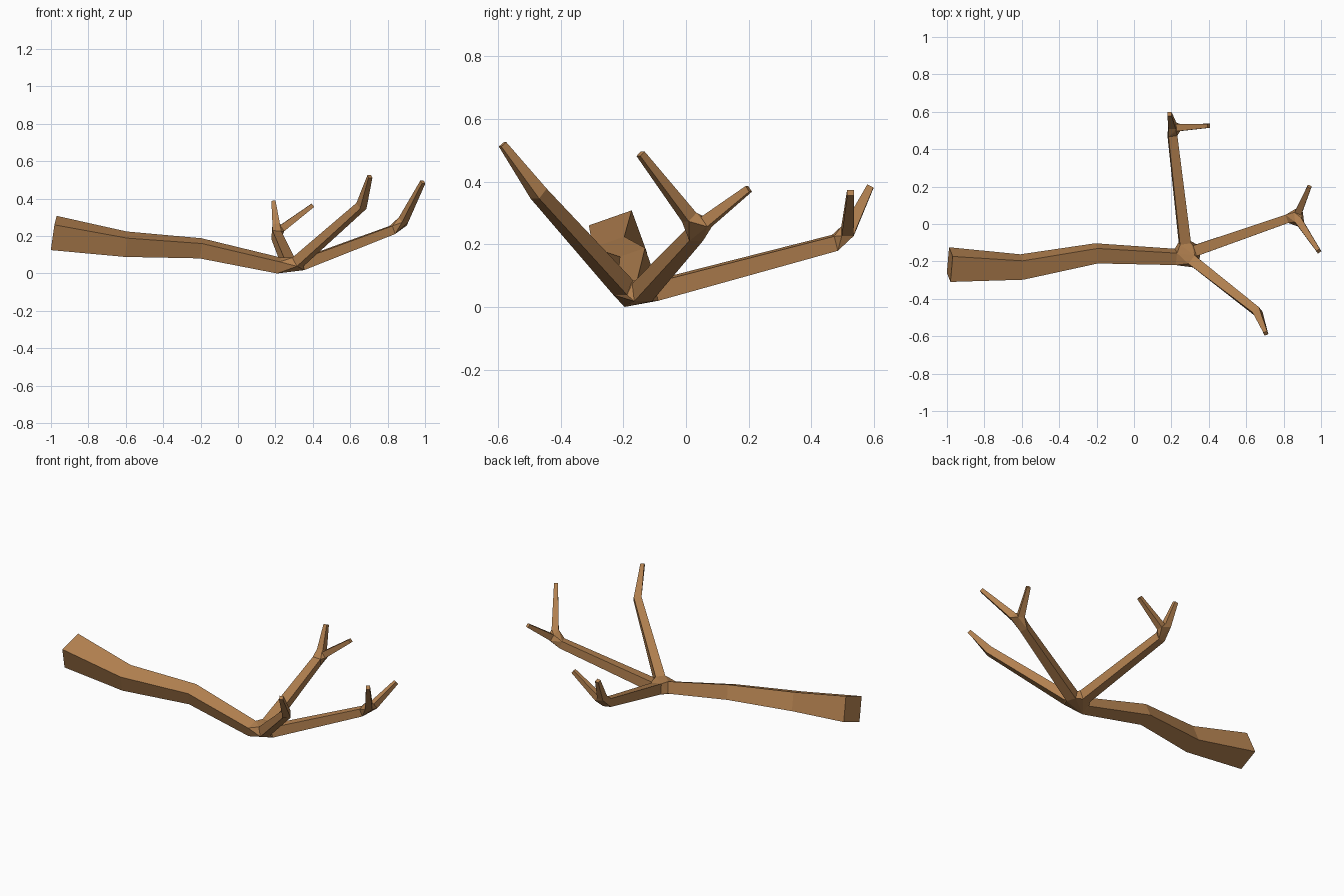
import bpy, bmesh
from mathutils import Vector

if "Cube" in bpy.data.objects:
    bpy.data.objects.remove(bpy.data.objects["Cube"])

bm = bmesh.new()


def limb(points, up=(0, 0, 1)):
    """Square section rings along a path of (x, y, z, half width)."""
    pos = [Vector(p[:3]) for p in points]
    rings = []
    for i, p in enumerate(points):
        t = Vector((0, 0, 0))
        if i > 0:
            t += (pos[i] - pos[i - 1]).normalized()
        if i < len(pos) - 1:
            t += (pos[i + 1] - pos[i]).normalized()
        t.normalize()
        u = Vector(up)
        n = (u - t * u.dot(t)).normalized()
        b = t.cross(n)
        h = p[3]
        rings.append([bm.verts.new(pos[i] + n * h * s + b * h * r)
                      for s, r in ((1, 1), (1, -1), (-1, -1), (-1, 1))])
    return rings


def fork(*rings):
    """Hull joining the ends of several limbs, open where each limb starts."""
    verts = [v for r in rings for v in r]
    res = bmesh.ops.convex_hull(bm, input=verts)
    sets = [set(r) for r in rings]
    caps = [f for f in res["geom"] if isinstance(f, bmesh.types.BMFace)
            and any(set(f.verts) <= s for s in sets)]
    bmesh.ops.delete(bm, geom=caps, context='FACES_ONLY')


# Thick stem and its three boughs
stem = limb([(-.985, -.217, .22, .0725), (-.6, -.23, .16, .0535),
             (-.2, -.157, .138, .0425), (.22, -.176, .046, .034)], (0, -.33, .94))
bough_back = limb([(.272, -.1, .055, .03), (.205, .475, .208, .024)], (.1, 0, 1))
bough_right = limb([(.335, -.14, .05, .03), (.825, .03, .236, .023)])
bough_front = limb([(.32, -.2, .065, .028), (.66, -.47, .365, .022),
                    (.705, -.585, .522, .011)])

# Twigs
twig_a = limb([(.205, .525, .26, .02), (.19, .588, .388, .011)], (0, 1, 0))
twig_b = limb([(.235, .515, .245, .019), (.4, .525, .368, .011)])
twig_c = limb([(.88, .065, .275, .019), (.938, .2, .38, .011)])
twig_d = limb([(.885, .01, .29, .02), (.988, -.145, .492, .011)])

fork(stem[-1], bough_back[0], bough_right[0], bough_front[0])
fork(bough_back[-1], twig_a[0], twig_b[0])
fork(bough_right[-1], twig_c[0], twig_d[0])

# Skin each limb
for rings in (stem, bough_back, bough_right, bough_front,
              twig_a, twig_b, twig_c, twig_d):
    for a, b in zip(rings, rings[1:]):
        for k in range(4):
            m = (k + 1) % 4
            bm.faces.new((a[k], a[m], b[m], b[k]))

# End caps
bm.faces.new(stem[0])
for rings in (bough_front, twig_a, twig_b, twig_c, twig_d):
    bm.faces.new(rings[-1])

bmesh.ops.recalc_face_normals(bm, faces=bm.faces[:])
low = min(v.co.z for v in bm.verts)
bmesh.ops.translate(bm, verts=bm.verts[:], vec=(0, 0, -low))

mesh = bpy.data.meshes.new("branch")
bm.to_mesh(mesh)
bm.free()
branch = bpy.data.objects.new("branch", mesh)
bpy.context.collection.objects.link(branch)

wood = bpy.data.materials.new("wood")
wood.diffuse_color = (0.45, 0.22, 0.08, 1)
wood.use_nodes = True
wood.node_tree.nodes["Principled BSDF"].inputs["Base Color"].default_value = wood.diffuse_color
mesh.materials.append(wood)
